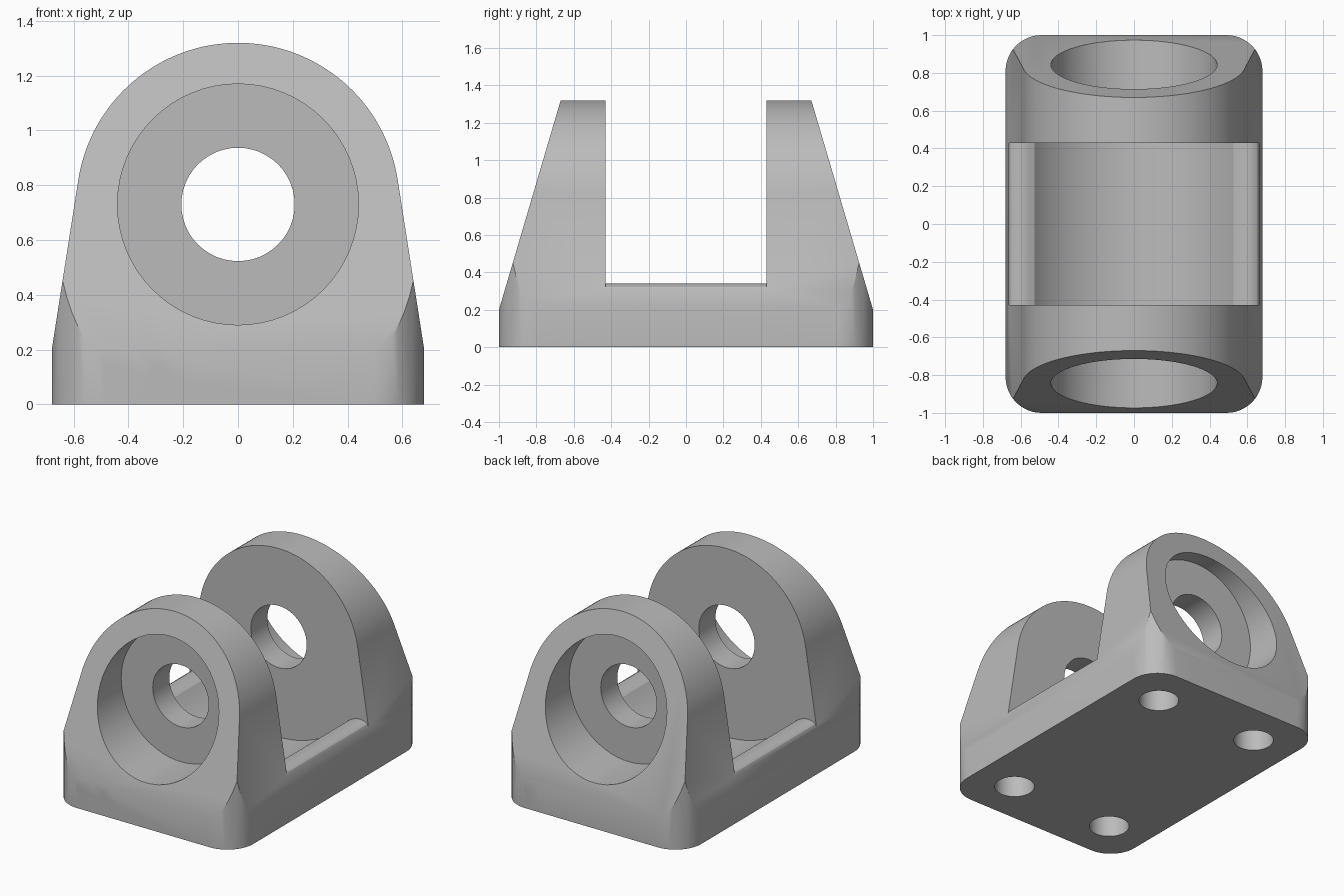
import bpy
import bmesh
from math import pi, sin, cos, atan2, acos, hypot, radians
from mathutils import Matrix, Vector

cube = bpy.data.objects.get("Cube")
if cube:
    bpy.data.objects.remove(cube, do_unlink=True)

AXIS_Z = 0.73                      # height of the pin axis
HALF_X, SHOULDER = 0.68, 0.2       # half width, top of the upright base sides

grey = bpy.data.materials.new("plain_grey")
grey.use_nodes = True
grey.diffuse_color = (0.5, 0.5, 0.5, 1)
grey.node_tree.nodes["Principled BSDF"].inputs["Base Color"].default_value = (0.5, 0.5, 0.5, 1)


def arc(cx, cy, r, start, end, steps):
    return [(cx + r * cos(start + (end - start) * i / steps),
             cy + r * sin(start + (end - start) * i / steps)) for i in range(steps + 1)]


def prism(name, outline, place, low, high):
    """Extrude a 2D outline from low to high; place maps (u, v, depth) to a point."""
    bm = bmesh.new()
    face = bm.faces.new([bm.verts.new(place(u, v, low)) for u, v in outline])
    shift = Vector(place(0, 0, high)) - Vector(place(0, 0, low))
    grown = bmesh.ops.extrude_face_region(bm, geom=[face], use_keep_orig=True)
    bmesh.ops.translate(bm, vec=shift, verts=[v for v in grown["geom"] if isinstance(v, bmesh.types.BMVert)])
    bmesh.ops.recalc_face_normals(bm, faces=bm.faces)
    mesh = bpy.data.meshes.new(name)
    bm.to_mesh(mesh)
    bm.free()
    obj = bpy.data.objects.new(name, mesh)
    bpy.context.collection.objects.link(obj)
    mesh.materials.append(grey)
    return obj


def along_y(u, v, d):
    return (u, d, v)


def along_x(u, v, d):
    return (d, u, v)


def along_z(u, v, d):
    return (u, v, d)


def mirrored(half):
    return half + [(-u, v) for u, v in reversed(half)]


helpers = []


def combine(target, tool, operation):
    mod = target.modifiers.new(tool.name, "BOOLEAN")
    mod.object, mod.operation, mod.solver = tool, operation, "EXACT"
    tool.hide_render = True
    helpers.append(tool)


# Arched body: upright sides, tapered flanks tangent to a round top
R = 0.59
dx, dz = HALF_X, SHOULDER - AXIS_Z
tangent = atan2(dz, dx) + acos(R / hypot(dx, dz))
outline = [(-HALF_X, SHOULDER), (-HALF_X, 0), (HALF_X, 0), (HALF_X, SHOULDER)]
outline += arc(0, AXIS_Z, R, tangent, pi - tangent, 64)
body = prism("clevis_bracket", outline, along_y, -1, 1)

# Sloping end faces
slope = prism("slope_tool", mirrored([(1, -0.1), (1, SHOULDER), (0.67, 1.32), (0.67, 1.5)]), along_x, -1, 1)
combine(body, slope, "INTERSECT")

# Rounded vertical corners
c = 0.19
plan = []
for k, (sx, sy) in enumerate([(1, 1), (-1, 1), (-1, -1), (1, -1)]):
    plan += arc(sx * (HALF_X - c), sy * (1 - c), c, k * pi / 2, (k + 1) * pi / 2, 12)
combine(body, prism("corner_tool", plan, along_z, -0.2, 1.6), "INTERSECT")

# Slot between the lugs with a hollow floor and rounded rims
rim = [(0.9, 1.6), (0.9, 0.25), (0.667, 0.3), (0.655, 0.322), (0.635, 0.335),
       (0.605, 0.34), (0.575, 0.337), (0.555, 0.33)]
hollow = arc(0, AXIS_Z, 0.67, radians(-38), radians(-142), 48)
slot = prism("slot_tool", rim + hollow + [(-u, v) for u, v in reversed(rim)], along_y, -0.43, 0.43)
combine(body, slot, "DIFFERENCE")

# Pin bore through both lugs, with a wide recess in each end
combine(body, prism("bore_tool", arc(0, AXIS_Z, 0.207, 0, 2 * pi, 48)[:-1], along_y, -1.2, 1.2), "DIFFERENCE")
for side in (-1, 1):
    recess = prism("recess_tool", arc(0, AXIS_Z, 0.44, 0, 2 * pi, 64)[:-1], along_y, side * 0.605, side * 1.2)
    combine(body, recess, "DIFFERENCE")

# Blind mounting holes in the underside
for sx in (-1, 1):
    for sy in (-1, 1):
        hole = prism("mount_tool", arc(sx * 0.385, sy * 0.7, 0.124, 0, 2 * pi, 32)[:-1], along_z, -0.1, 0.25)
        combine(body, hole, "DIFFERENCE")

# Bake the cuts and remove the helpers
bpy.context.view_layer.update()
graph = bpy.context.evaluated_depsgraph_get()
baked = bpy.data.meshes.new_from_object(body.evaluated_get(graph))
body.modifiers.clear()
body.data = baked
baked.materials.clear()
baked.materials.append(grey)
for poly in baked.polygons:
    poly.material_index = 0
for tool in helpers:
    bpy.data.objects.remove(tool, do_unlink=True)

bpy.ops.object.select_all(action="DESELECT")
body.select_set(True)
bpy.context.view_layer.objects.active = body
bpy.ops.object.shade_smooth_by_angle(angle=radians(25))
